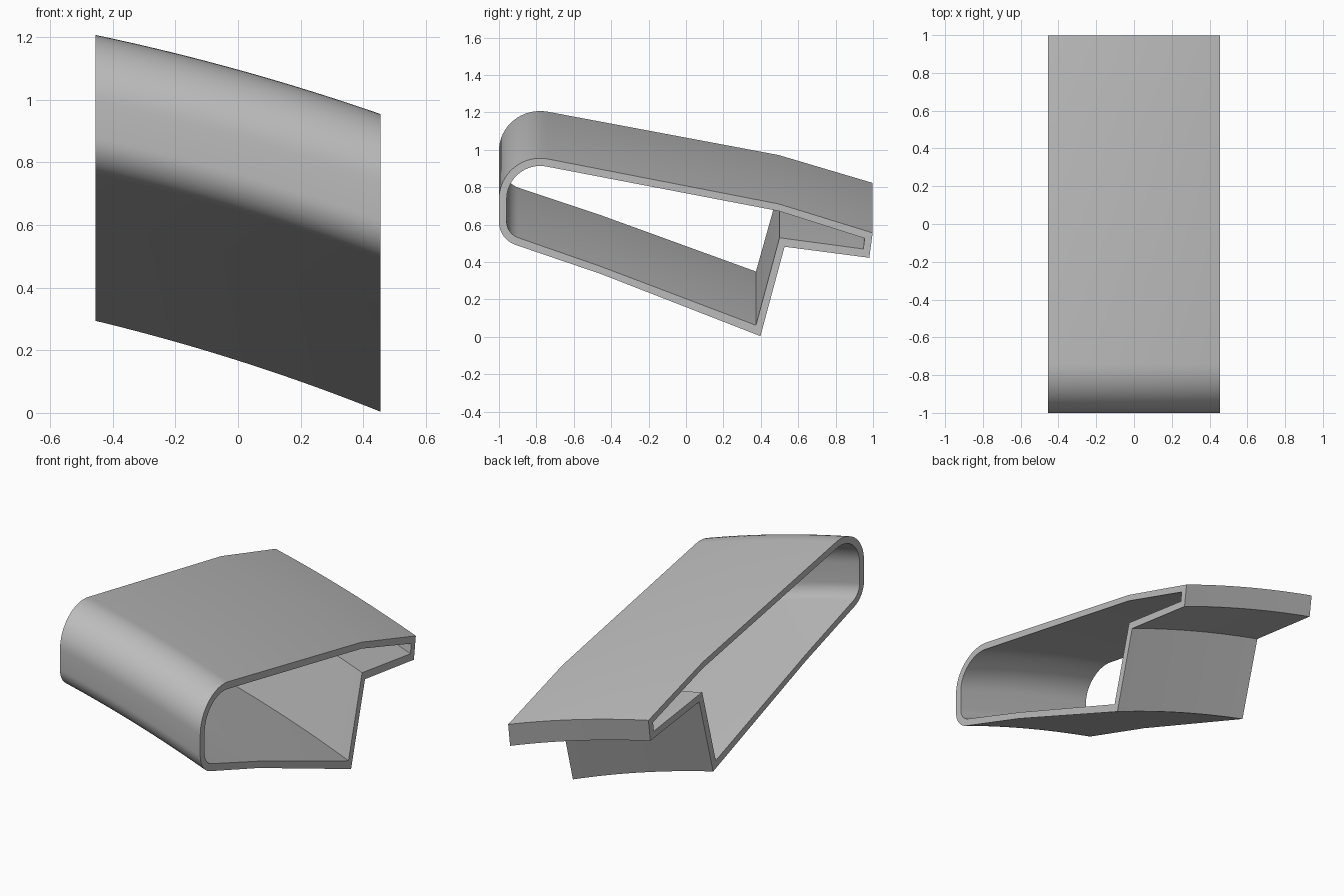
import bpy, bmesh, math

cube = bpy.data.objects.get("Cube")
if cube:
    bpy.data.objects.remove(cube, do_unlink=True)

HALF_WIDTH = 0.455
AXIS_X, AXIS_Z = -2.0, -6.126   # centre of the curve that the width follows
STEPS = 20


def arc(cy, cz, r, start, end, n):
    """Points (y, z) along a circular arc, angles in degrees."""
    angles = [math.radians(start + (end - start) * i / n) for i in range(n + 1)]
    return [(cy + r * math.cos(a), cz + r * math.sin(a)) for a in angles]


def profile(corners, big_radius, small_radius):
    """Closed loop: straight corners, then the rounded nose."""
    return (corners
            + arc(-0.87, 0.615, small_radius, 251, 180, 8)
            + arc(-0.78, 0.735, big_radius, 180, 79, 16))


def bend(x, y, z):
    """Carry a profile point from the left side along concentric arcs."""
    r2 = (z - AXIS_Z) ** 2 + (HALF_WIDTH - AXIS_X) ** 2
    return (x, y, AXIS_Z + math.sqrt(r2 - (x - AXIS_X) ** 2))


# Matching outer and inner loops of the hollow wall
outer = profile([(0.495, 0.711), (0.998, 0.556), (0.98, 0.423),
                 (0.527, 0.482), (0.398, 0.004), (-0.457, 0.337)], 0.22, 0.13)
inner = profile([(0.495, 0.673), (0.955, 0.527), (0.948, 0.470),
                 (0.5, 0.53), (0.374, 0.062), (-0.457, 0.377)], 0.179, 0.089)
count = len(outer)

bm = bmesh.new()
rings = []
for i in range(STEPS + 1):
    x = -HALF_WIDTH + 2 * HALF_WIDTH * i / STEPS
    rings.append([[bm.verts.new(bend(x, y, z)) for y, z in loop]
                  for loop in (outer, inner)])

# Outer and inner skins
for a, b in zip(rings, rings[1:]):
    for side in (0, 1):
        for j in range(count):
            k = (j + 1) % count
            bm.faces.new((a[side][j], a[side][k], b[side][k], b[side][j]))

# Flat rims on both open ends
for out, inn in (rings[0], rings[-1]):
    for j in range(count):
        k = (j + 1) % count
        bm.faces.new((out[j], out[k], inn[k], inn[j]))

bmesh.ops.recalc_face_normals(bm, faces=bm.faces)
mesh = bpy.data.meshes.new("hollow_shell")
bm.to_mesh(mesh)
bm.free()

# Single grey colour
grey = bpy.data.materials.new("plain_grey")
grey.use_nodes = True
colour = (0.5, 0.5, 0.5, 1)
grey.diffuse_color = colour
grey.node_tree.nodes["Principled BSDF"].inputs["Base Color"].default_value = colour
mesh.materials.append(grey)

shell = bpy.data.objects.new("hollow_shell", mesh)
bpy.context.collection.objects.link(shell)
bpy.ops.object.select_all(action="DESELECT")
shell.select_set(True)
bpy.context.view_layer.objects.active = shell
bpy.ops.object.shade_smooth_by_angle(angle=math.radians(30))
